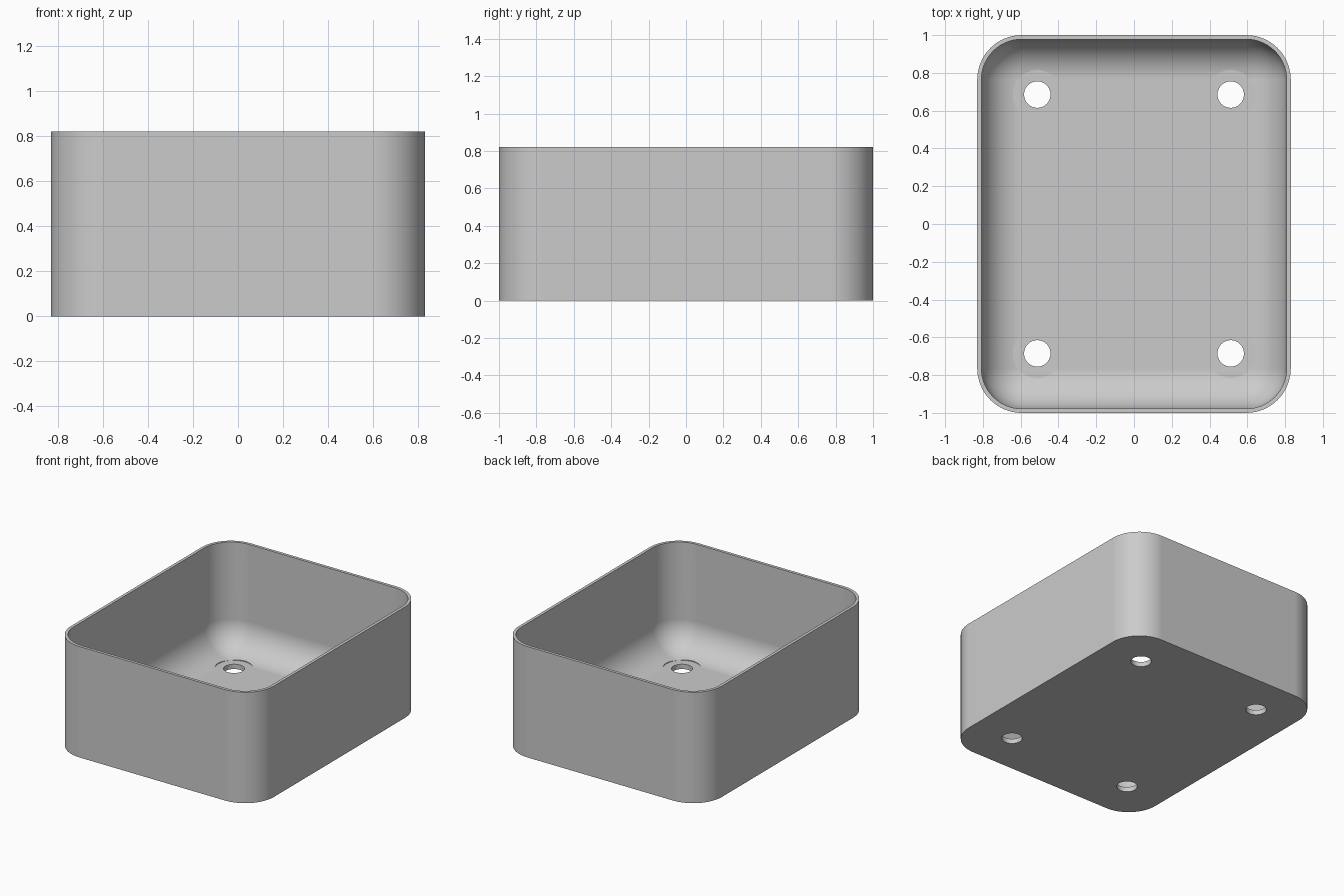
import bpy, bmesh, math

if "Cube" in bpy.data.objects:
    bpy.data.objects.remove(bpy.data.objects["Cube"], do_unlink=True)

HALF_X, HALF_Y, HEIGHT = 0.83, 1.0, 0.82
CORNER, WALL, FLOOR = 0.236, 0.022, 0.036
SEGS = 16
HOLE_X, HOLE_Y, HOLE_R, BORE_R = 0.512, 0.685, 0.07, 0.13

grey = bpy.data.materials.new("plain grey")
grey.use_nodes = True
grey.diffuse_color = (0.6, 0.6, 0.6, 1)
grey.node_tree.nodes["Principled BSDF"].inputs["Base Color"].default_value = (0.6, 0.6, 0.6, 1)


def rounded_loop(bm, inset, z):
    """Rounded rectangle, inset from the outer wall, at height z."""
    r = max(CORNER - inset, 0)
    cx, cy = HALF_X - CORNER, HALF_Y - CORNER
    verts = []
    for quarter, (sx, sy) in enumerate([(1, 1), (-1, 1), (-1, -1), (1, -1)]):
        for i in range(SEGS + 1):
            a = (quarter + i / SEGS) * math.pi / 2
            verts.append(bm.verts.new((sx * cx + r * math.cos(a), sy * cy + r * math.sin(a), z)))
    return verts


def finish(bm, name):
    mesh = bpy.data.meshes.new(name)
    bmesh.ops.remove_doubles(bm, verts=bm.verts, dist=1e-5)
    bmesh.ops.recalc_face_normals(bm, faces=bm.faces)
    bm.to_mesh(mesh)
    bm.free()
    mesh.materials.append(grey)
    obj = bpy.data.objects.new(name, mesh)
    bpy.context.collection.objects.link(obj)
    return obj


# Tray body: outer wall, rim, inner wall and a quarter-round fillet to the floor
bm = bmesh.new()
fillet = CORNER - WALL
profile = [(0, 0), (0, HEIGHT), (WALL, HEIGHT)]
for i in range(SEGS + 1):
    a = i / SEGS * math.pi / 2
    profile.append((WALL + fillet * (1 - math.cos(a)), FLOOR + fillet * (1 - math.sin(a))))
loops = [rounded_loop(bm, inset, z) for inset, z in profile]
for low, high in zip(loops, loops[1:]):
    for i in range(len(low)):
        j = (i + 1) % len(low)
        bm.faces.new((low[i], low[j], high[j], high[i]))
bm.faces.new(loops[0])
bm.faces.new(loops[-1])
tray = finish(bm, "tray_body")


def add_cutter(name, radius, z0, z1):
    """Four matching cylinders, one per floor hole, subtracted from the tray."""
    bm = bmesh.new()
    for sx in (-1, 1):
        for sy in (-1, 1):
            made = bmesh.ops.create_cone(bm, cap_ends=True, segments=48, radius1=radius,
                                         radius2=radius, depth=z1 - z0)
            bmesh.ops.translate(bm, verts=made["verts"],
                                vec=(sx * HOLE_X, sy * HOLE_Y, (z0 + z1) / 2))
    cutter = finish(bm, name)
    cutter.hide_render = True
    mod = tray.modifiers.new(name, "BOOLEAN")
    mod.operation, mod.solver, mod.object = "DIFFERENCE", "EXACT", cutter
    return cutter


# Screw-head clearance in the fillet, then the through holes
cutters = [add_cutter("clearance_cutter", BORE_R, FLOOR + 0.0005, FLOOR + 0.2),
           add_cutter("hole_cutter", HOLE_R, -0.1, FLOOR + 0.1)]

bpy.ops.object.select_all(action="DESELECT")
tray.select_set(True)
bpy.context.view_layer.objects.active = tray
for mod in list(tray.modifiers):
    bpy.ops.object.modifier_apply(modifier=mod.name)
for cutter in cutters:
    bpy.data.objects.remove(cutter, do_unlink=True)

# Smooth curves, crisp rim and hole edges, flat large faces
bpy.ops.object.shade_smooth_by_angle(angle=math.radians(30))
weighted = tray.modifiers.new("even_shading", "WEIGHTED_NORMAL")
weighted.keep_sharp = True
